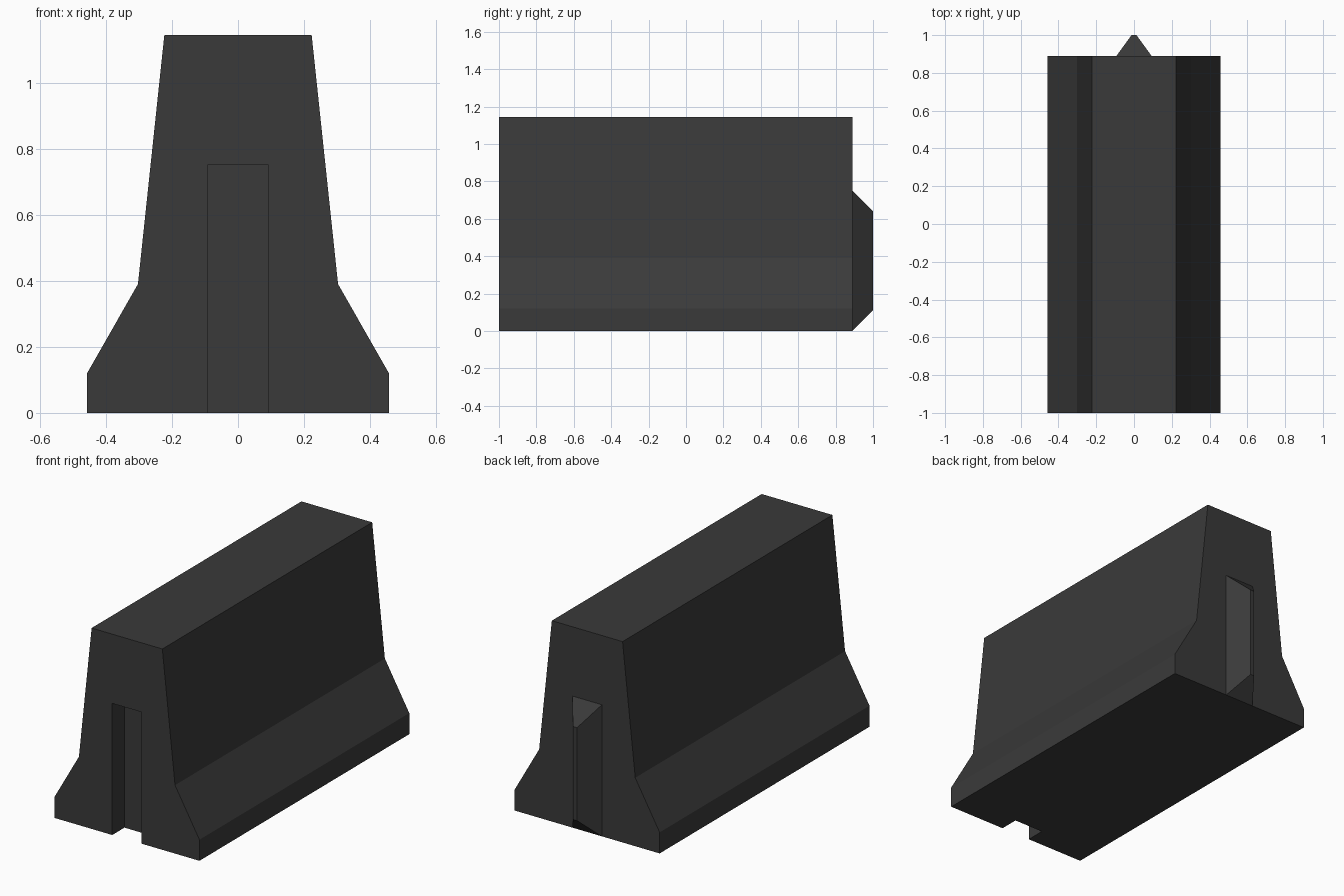
import bpy
import bmesh

cube = bpy.data.objects.get("Cube")
if cube:
    bpy.data.objects.remove(cube, do_unlink=True)

FRONT, BACK, TIP = -1.0, 0.89, 1.0
KEY_HALF, KEY_TOP, KEY_DEPTH = 0.093, 0.75, 0.11

concrete = bpy.data.materials.new("dark_grey_concrete")
concrete.use_nodes = True
colour = (0.042, 0.042, 0.042, 1)
concrete.diffuse_color = colour
concrete.node_tree.nodes["Principled BSDF"].inputs["Base Color"].default_value = colour


def loft(name, outline_a, y_a, outline_b, y_b):
    """Solid between two matching (x, z) outlines at two y positions."""
    bm = bmesh.new()
    a = [bm.verts.new((x, y_a, z)) for x, z in outline_a]
    b = [bm.verts.new((x, y_b, z)) for x, z in outline_b]
    bm.faces.new(a)
    bm.faces.new(b[::-1])
    n = len(a)
    for i in range(n):
        j = (i + 1) % n
        bm.faces.new((a[i], b[i], b[j], a[j]))
    bmesh.ops.recalc_face_normals(bm, faces=bm.faces)
    mesh = bpy.data.meshes.new(name)
    bm.to_mesh(mesh)
    bm.free()
    mesh.materials.append(concrete)
    obj = bpy.data.objects.new(name, mesh)
    bpy.context.collection.objects.link(obj)
    return obj


def rectangle(half, low, high):
    return [(half, low), (half, high), (-half, high), (-half, low)]


# Barrier body: mirrored half profile, swept along its length
half = [(0.457, 0), (0.457, 0.12), (0.303, 0.39), (0.223, 1.145)]
profile = half + [(-x, z) for x, z in reversed(half)]
body = loft("barrier_body", profile, FRONT, profile, BACK)

# Connecting slot cut into the front end, open at the base
slot = rectangle(KEY_HALF, -0.1, KEY_TOP)
cutter = loft("slot_cutter", slot, FRONT - 0.1, slot, FRONT + KEY_DEPTH)
cutter.hide_render = True
cutter.hide_viewport = True
cut = body.modifiers.new("front_slot", "BOOLEAN")
cut.operation = "DIFFERENCE"
cut.solver = "EXACT"
cut.object = cutter

# Tapered connecting tongue on the back end
loft("back_tongue", rectangle(KEY_HALF, 0, KEY_TOP), BACK,
     rectangle(0.013, 0.11, 0.64), TIP)
